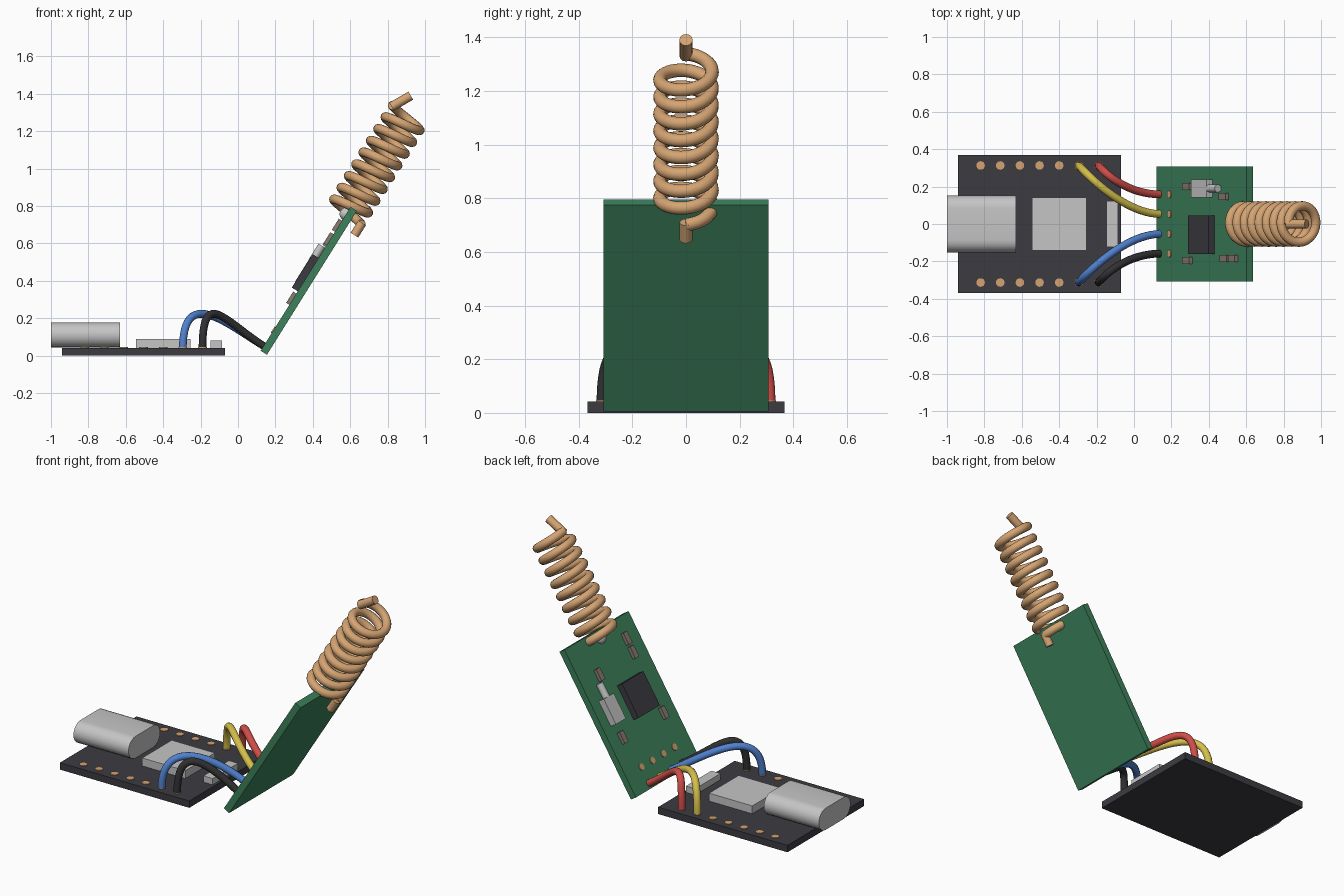
import bpy, bmesh, math
from mathutils import Matrix, Vector

if "Cube" in bpy.data.objects:
    bpy.data.objects.remove(bpy.data.objects["Cube"])


def mat(name, r, g, b):
    m = bpy.data.materials.new(name)
    m.diffuse_color = (r, g, b, 1)
    m.use_nodes = True
    m.node_tree.nodes["Principled BSDF"].inputs["Base Color"].default_value = m.diffuse_color
    return m


DARK = mat("charcoal", 0.045, 0.043, 0.052)
GREEN = mat("board green", 0.045, 0.22, 0.105)
METAL = mat("light grey metal", 0.56, 0.56, 0.56)
COPPER = mat("copper", 0.66, 0.37, 0.17)
BROWN = mat("brown grey", 0.25, 0.20, 0.17)
RED = mat("red", 0.62, 0.075, 0.065)
YELLOW = mat("yellow", 0.66, 0.52, 0.07)
BLUE = mat("blue", 0.08, 0.22, 0.62)
BLACK = mat("black", 0.03, 0.03, 0.032)

# Frame of the tilted board: local x runs up the board, z is its face normal
TILT = (Matrix.Translation((0.155, 0, 0.005))
        @ Matrix.Rotation(-math.radians(58), 4, 'Y'))
FLAT = Matrix.Identity(4)


def finish(name, bm, material, frame, smooth=False):
    bmesh.ops.recalc_face_normals(bm, faces=bm.faces)
    me = bpy.data.meshes.new(name)
    bm.to_mesh(me)
    bm.free()
    ob = bpy.data.objects.new(name, me)
    ob.matrix_world = frame
    me.materials.append(material)
    bpy.context.collection.objects.link(ob)
    if smooth:
        bpy.ops.object.select_all(action='DESELECT')
        ob.select_set(True)
        bpy.context.view_layer.objects.active = ob
        bpy.ops.object.shade_smooth_by_angle(angle=math.radians(35))
    return ob


def box(name, x, y, z, material, frame=FLAT):
    """Box from (min, max) ranges."""
    bm = bmesh.new()
    bmesh.ops.create_cube(bm, size=1)
    for v in bm.verts:
        v.co = [(r[0] + r[1]) / 2 + c * (r[1] - r[0]) for r, c in zip((x, y, z), v.co)]
    return finish(name, bm, material, frame)


def rod(name, a, b, r, material, frame=FLAT, sides=16):
    a, b = Vector(a), Vector(b)
    bm = bmesh.new()
    m = Matrix.Translation((a + b) / 2) @ (b - a).to_track_quat('Z', 'Y').to_matrix().to_4x4()
    bmesh.ops.create_cone(bm, cap_ends=True, segments=sides, radius1=r, radius2=r,
                          depth=(b - a).length, matrix=m)
    return finish(name, bm, material, frame, True)


def tube(name, pts, r, material, frame=FLAT):
    """Sweep a round section along a list of points."""
    pts = [Vector(p) for p in pts]
    bm = bmesh.new()
    rings, side, n = [], None, 12
    for i, p in enumerate(pts):
        t = (pts[min(i + 1, len(pts) - 1)] - pts[max(i - 1, 0)]).normalized()
        side = t.orthogonal() if side is None else side - t * side.dot(t)
        side.normalize()
        up = t.cross(side)
        rings.append([bm.verts.new(p + r * (math.cos(2 * math.pi * k / n) * side
                                            + math.sin(2 * math.pi * k / n) * up))
                      for k in range(n)])
    for a, b in zip(rings, rings[1:]):
        for k in range(n):
            bm.faces.new((a[k], a[(k + 1) % n], b[(k + 1) % n], b[k]))
    bm.faces.new(rings[0])
    bm.faces.new(rings[-1])
    return finish(name, bm, material, frame, True)


# Flat controller board with shield, button and pads
box("base_board", (-0.94, -0.07), (-0.368, 0.368), (0, 0.042), DARK)
box("shield_can", (-0.545, -0.255), (-0.142, 0.142), (0.04, 0.09), METAL)
box("side_block", (-0.147, -0.085), (-0.122, 0.122), (0.04, 0.08), METAL)
for s in (-1, 1):
    for i in range(7):
        x = -0.82 + i * 0.105
        rod("base_pad", (x, s * 0.313, 0.035), (x, s * 0.313, 0.046), 0.023, COPPER)

# Connector shell with rounded sides
bm = bmesh.new()
R = 0.066
prof = []
for s in (1, -1):
    for i in range(13):
        a = -math.pi / 2 + math.pi * i / 12
        prof.append((s * (0.152 - R + R * math.cos(a)), 0.111 + s * R * math.sin(a)))
f = bm.faces.new([bm.verts.new((-1.0, y, z)) for y, z in prof])
ext = bmesh.ops.extrude_face_region(bm, geom=[f])
bmesh.ops.translate(bm, vec=(0.37, 0, 0),
                    verts=[v for v in ext["geom"] if isinstance(v, bmesh.types.BMVert)])
if not any(abs(q.calc_center_median().x + 1.0) < 1e-5 for q in bm.faces):
    bm.faces.new([v for v in bm.verts if v.co.x < -0.99])
finish("connector_shell", bm, METAL, FLAT, True)

# Tilted radio board and its components
T = 0.04
box("radio_board", (0, 0.907), (-0.308, 0.308), (0, T), GREEN, TILT)
box("radio_chip", (0.375, 0.585), (-0.16, 0.045), (T - 0.005, 0.078), DARK, TILT)
box("crystal_body", (0.41, 0.565), (0.142, 0.238), (T - 0.005, 0.08), METAL, TILT)
rod("crystal_neck", (0.55, 0.19, 0.06), (0.65, 0.19, 0.06), 0.021, METAL, TILT)
for u, y in ((0.325, 0.2), (0.69, 0.147), (0.325, -0.195), (0.70, -0.185), (0.785, -0.185)):
    box("small_component", (u - 0.035, u + 0.035), (y - 0.018, y + 0.018),
        (T - 0.005, 0.06), BROWN, TILT)
for y in (-0.158, -0.053, 0.053, 0.158):
    rod("radio_pad", (0.13, y, T - 0.005), (0.13, y, T + 0.005), 0.02, COPPER, TILT)
bm = bmesh.new()
bmesh.ops.create_uvsphere(bm, u_segments=16, v_segments=10, radius=0.035,
                          matrix=Matrix.Translation((0.862, 0, T)))
finish("solder_blob", bm, METAL, TILT, True)

# Coil antenna along the tilted board's axis, with straight ends
U0, U1, TURNS, CR, WR = 0.857, 1.487, 8.5, 0.0975, 0.025
steps = int(TURNS * 32)
coil = []
for i in range(steps + 1):
    a = 2 * math.pi * TURNS * i / steps
    coil.append((U0 + (U1 - U0) * i / steps, CR * math.sin(a), T - CR * math.cos(a)))
tube("antenna_coil", coil, WR, COPPER, TILT)
rod("antenna_foot", (0.79, 0, T - CR), (0.868, 0, T - CR), 0.024, COPPER, TILT, 12)
rod("antenna_tip", (1.478, 0, T + CR), (1.582, 0, 0.082), 0.025, COPPER, TILT, 12)

# Four jumper wires arching between the boards
for name, material, x, y0, y1 in (("yellow_wire", YELLOW, -0.295, 0.313, 0.053),
                                  ("red_wire", RED, -0.19, 0.313, 0.158),
                                  ("blue_wire", BLUE, -0.295, -0.313, -0.053),
                                  ("black_wire", BLACK, -0.19, -0.313, -0.158)):
    p = [Vector(q) for q in ((x, y0, 0.035), (x, y0, 0.373),
                             (-0.07, y1, 0.18), (0.145, y1, 0.047))]
    path = []
    for i in range(25):
        t = i / 24
        path.append(p[0] * (1 - t) ** 3 + p[1] * 3 * t * (1 - t) ** 2
                    + p[2] * 3 * t * t * (1 - t) + p[3] * t ** 3)
    tube(name, path, 0.021, material)
